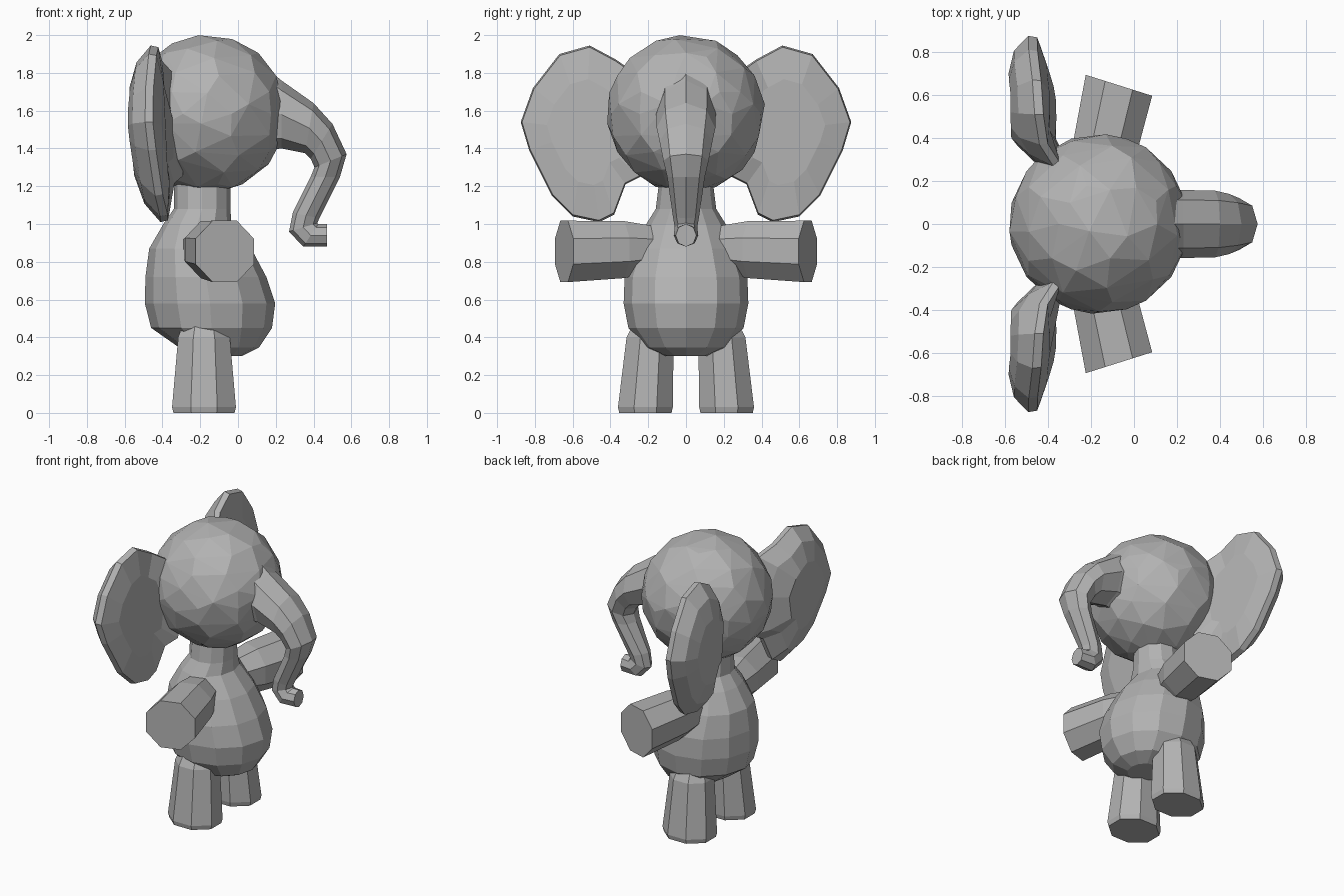
import bpy, bmesh, math
from mathutils import Vector

cube = bpy.data.objects.get("Cube")
if cube:
    bpy.data.objects.remove(cube, do_unlink=True)

GREY = (0.45, 0.45, 0.45, 1)
skin = bpy.data.materials.new("grey_skin")
skin.use_nodes = True
skin.diffuse_color = GREY
skin.node_tree.nodes["Principled BSDF"].inputs["Base Color"].default_value = GREY


def finish(name, bm):
    """Turn a bmesh into a flat-shaded grey object."""
    bmesh.ops.recalc_face_normals(bm, faces=bm.faces[:])
    mesh = bpy.data.meshes.new(name)
    bm.to_mesh(mesh)
    bm.free()
    mesh.materials.append(skin)
    obj = bpy.data.objects.new(name, mesh)
    bpy.context.collection.objects.link(obj)
    return obj


def ring(centre, u, v, sides, phase=0.0):
    """Elliptical ring of points spanned by the half-axes u and v."""
    c, u, v = Vector(centre), Vector(u), Vector(v)
    angles = [math.tau * i / sides + phase for i in range(sides)]
    return [c + u * math.cos(a) + v * math.sin(a) for a in angles]


def loft(name, rings):
    """Skin a row of rings and cap both ends."""
    bm = bmesh.new()
    loops = [[bm.verts.new(p) for p in r] for r in rings]
    n = len(loops[0])
    for a, b in zip(loops, loops[1:]):
        for i in range(n):
            j = (i + 1) % n
            bm.faces.new((a[i], a[j], b[j], b[i]))
    bm.faces.new(loops[0])
    bm.faces.new(loops[-1])
    return finish(name, bm)


# Head: faceted ball with irregular triangles
bm = bmesh.new()
bmesh.ops.create_icosphere(bm, subdivisions=3, radius=0.417)
bmesh.ops.translate(bm, verts=bm.verts[:], vec=(-0.163, 0, 1.583))
head = finish("head", bm)
facets = head.modifiers.new("facets", 'DECIMATE')
facets.ratio = 0.55

# Body and neck: z, centre x, half depth, half width
body = [(0.30, -0.08, 0.10, 0.11), (0.345, -0.10, 0.21, 0.22),
        (0.45, -0.14, 0.32, 0.305), (0.58, -0.148, 0.345, 0.33),
        (0.72, -0.17, 0.32, 0.325), (0.87, -0.20, 0.27, 0.275),
        (1.00, -0.215, 0.18, 0.21), (1.08, -0.19, 0.15, 0.16),
        (1.24, -0.19, 0.15, 0.14)]
loft("body", [ring((x, 0, z), (rx, 0, 0), (0, ry, 0), 12)
              for z, x, rx, ry in body])

# Trunk: outer edge (x, z), inner edge (x, z), half width
trunk = [((0.06, 1.90), (0.08, 1.38), 0.15), ((0.23, 1.76), (0.23, 1.40), 0.158),
         ((0.40, 1.64), (0.355, 1.375), 0.155), ((0.50, 1.53), (0.385, 1.345), 0.14),
         ((0.575, 1.37), (0.405, 1.30), 0.12), ((0.54, 1.25), (0.385, 1.25), 0.10),
         ((0.43, 1.03), (0.29, 1.06), 0.07), ((0.42, 1.005), (0.27, 0.96), 0.06),
         ((0.425, 1.0), (0.345, 0.88), 0.065), ((0.47, 1.0), (0.47, 0.88), 0.055)]
rings = []
for outer, inner, w in trunk:
    o = Vector((outer[0], 0, outer[1]))
    i = Vector((inner[0], 0, inner[1]))
    rings.append(ring((o + i) / 2, (o - i) / 2, (0, w, 0), 8))
loft("trunk", rings)

# Ear outline (y, z) for the left side
EAR = [(0.27, 1.80), (0.37, 1.87), (0.51, 1.945), (0.67, 1.90), (0.81, 1.72),
       (0.875, 1.54), (0.83, 1.39), (0.71, 1.15), (0.60, 1.04), (0.46, 1.01),
       (0.38, 1.05), (0.32, 1.21), (0.24, 1.25), (0.20, 1.55)]


def ear_ring(s, scale, offset):
    """Outline scaled about the middle, bent back at the tip and forward at the root."""
    pts = []
    for y, z in EAR:
        y, z = 0.53 + (y - 0.53) * scale, 1.50 + (z - 1.50) * scale
        x = -0.385 - 0.055 * (z - 1) - 0.19 * max(0, y - 0.6)
        x += 0.6 * max(0, 0.4 - y)
        pts.append(Vector((x + offset, s * y, z)))
    return pts


for side, s in (("left", 1), ("right", -1)):
    loft(side + "_ear", [ear_ring(s, 0.5, -0.15), ear_ring(s, 0.8, -0.105),
                         ear_ring(s, 1.0, -0.025), ear_ring(s, 0.98, 0.015),
                         ear_ring(s, 0.6, 0.035)])

    # Arm: stub pointing out and slightly forward
    a, b = Vector((-0.18, s * 0.16, 0.87)), Vector((-0.07, s * 0.645, 0.855))
    across = Vector((0.95, -s * 0.30, 0))
    loft(side + "_arm", [ring(c, across * r, (0, 0, r), 8, math.pi / 8)
                         for c, r in ((a, 0.125), (a.lerp(b, 0.38), 0.163), (b, 0.176))])

    # Leg: widening stub that tapers away inside the body
    loft(side + "_leg", [ring((-0.18, s * y, z), (rx, 0, 0), (0, ry, 0), 8, math.pi / 8)
                         for z, y, rx, ry in ((0.0, 0.215, 0.175, 0.15),
                                              (0.03, 0.215, 0.183, 0.157),
                                              (0.40, 0.19, 0.148, 0.135),
                                              (0.50, 0.17, 0.11, 0.10))])
